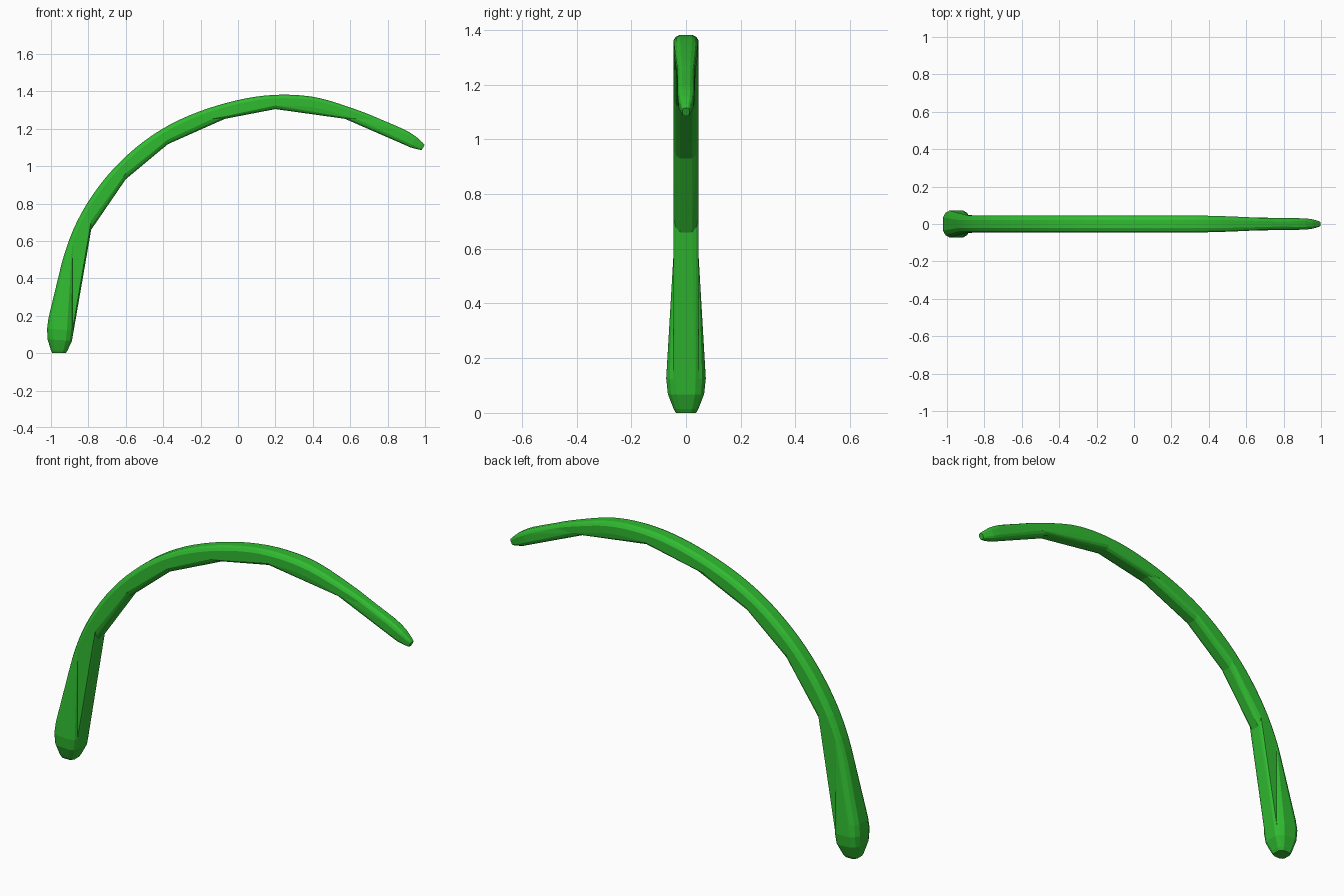
import bpy, bmesh
from mathutils import Vector

if "Cube" in bpy.data.objects:
    bpy.data.objects.remove(bpy.data.objects["Cube"])

# centre line of the arched stem: x, z, thickness, width
STATIONS = [
    (-0.957, 0.0, 0.072, 0.074), (-0.956, 0.014, 0.088, 0.09),
    (-0.928, 0.349, 0.087, 0.09), (-0.819, 0.690, 0.087, 0.09),
    (-0.632, 0.959, 0.086, 0.09), (-0.392, 1.157, 0.085, 0.09),
    (-0.092, 1.288, 0.080, 0.09), (0.200, 1.343, 0.076, 0.09),
    (0.400, 1.333, 0.074, 0.088), (0.590, 1.282, 0.066, 0.074),
    (0.749, 1.226, 0.055, 0.057), (0.975, 1.108, 0.044, 0.036),
    (0.990, 1.100, 0.032, 0.026)]

# flat-sided cross-section with cut corners (unit half sizes)
SECTION = [(1, .5), (.82, .82), (.5, 1), (-.5, 1), (-.82, .82), (-1, .5),
           (-1, -.5), (-.82, -.82), (-.5, -1), (.5, -1), (.82, -.82), (1, -.5)]


def sample_path(steps=6):
    p = [Vector(s) for s in STATIONS]
    # finite-difference tangents scaled by chord length keep the curve even
    d = [(b.xy - a.xy).length for a, b in zip(p, p[1:])]
    tan = []
    for i in range(len(p)):
        if i == 0:
            tan.append((p[1] - p[0]) / d[0])
        elif i == len(p) - 1:
            tan.append((p[-1] - p[-2]) / d[-1])
        else:
            a, b = (p[i] - p[i-1]) / d[i-1], (p[i+1] - p[i]) / d[i]
            tan.append((a * d[i] + b * d[i-1]) / (d[i] + d[i-1]))
    out = []
    for i in range(len(p) - 1):
        n = 1 if i in (0, len(p) - 2) else steps
        for k in range(n):
            t = k / n
            out.append((2*t**3 - 3*t**2 + 1) * p[i] + (t**3 - 2*t**2 + t) * d[i] * tan[i]
                       + (3*t**2 - 2*t**3) * p[i+1] + (t**3 - t**2) * d[i] * tan[i+1])
    return out + [p[-1]]


def build_tube():
    bm = bmesh.new()
    path = sample_path()
    rings = []
    for i, q in enumerate(path):
        a, b = path[max(i - 1, 0)], path[min(i + 1, len(path) - 1)]
        t = Vector((b.x - a.x, 0, b.y - a.y)).normalized()
        if q.y < 0.02:
            t = Vector((0, 0, 1))
        n = Vector((-t.z, 0, t.x))
        c = Vector((q.x, 0, q.y))
        rings.append([bm.verts.new(c + n * (u * q.z / 2) + Vector((0, v * q.w / 2, 0)))
                      for u, v in SECTION])
    m = len(SECTION)
    for r, s in zip(rings, rings[1:]):
        for j in range(m):
            bm.faces.new((r[j], r[(j + 1) % m], s[(j + 1) % m], s[j]))
    bm.faces.new(rings[0])
    bm.faces.new(rings[-1])
    return bm


green = bpy.data.materials.new("green")
green.diffuse_color = (0.03, 0.5, 0.03, 1)
green.use_nodes = True
green.node_tree.nodes["Principled BSDF"].inputs["Base Color"].default_value = green.diffuse_color


def segment(name, x0, x1, z0, z1):
    """Slice of the stem between axis-aligned cuts, wrapped in a convex shell."""
    bm = build_tube()
    for co, no in (((x0, 0, 0), (-1, 0, 0)), ((x1, 0, 0), (1, 0, 0)),
                   ((0, 0, z0), (0, 0, -1)), ((0, 0, z1), (0, 0, 1))):
        bmesh.ops.bisect_plane(bm, geom=bm.verts[:] + bm.edges[:] + bm.faces[:],
                               plane_co=co, plane_no=no, clear_outer=True)
    hull = bmesh.new()
    for v in bm.verts:
        hull.verts.new(v.co)
    bm.free()
    bmesh.ops.convex_hull(hull, input=hull.verts[:])
    bmesh.ops.delete(hull, geom=[v for v in hull.verts if not v.link_faces], context='VERTS')
    bmesh.ops.recalc_face_normals(hull, faces=hull.faces[:])
    me = bpy.data.meshes.new(name)
    hull.to_mesh(me)
    hull.free()
    me.materials.append(green)
    bpy.context.collection.objects.link(bpy.data.objects.new(name, me))


# stem segments from base to tip
X = [-2, -0.885, -0.785, -0.6, -0.375]
for i in range(4):
    segment(f"stem_segment_{i + 1}", X[i], X[i + 1], -1, 2)
segment("stem_shoulder", -0.375, 0.2, -1, 1.253)
segment("stem_crown_left", -0.375, 0.2, 1.253, 2)
segment("stem_crown_right", 0.2, 2, 1.253, 2)
segment("stem_tip", 0.2, 2, -1, 1.253)
